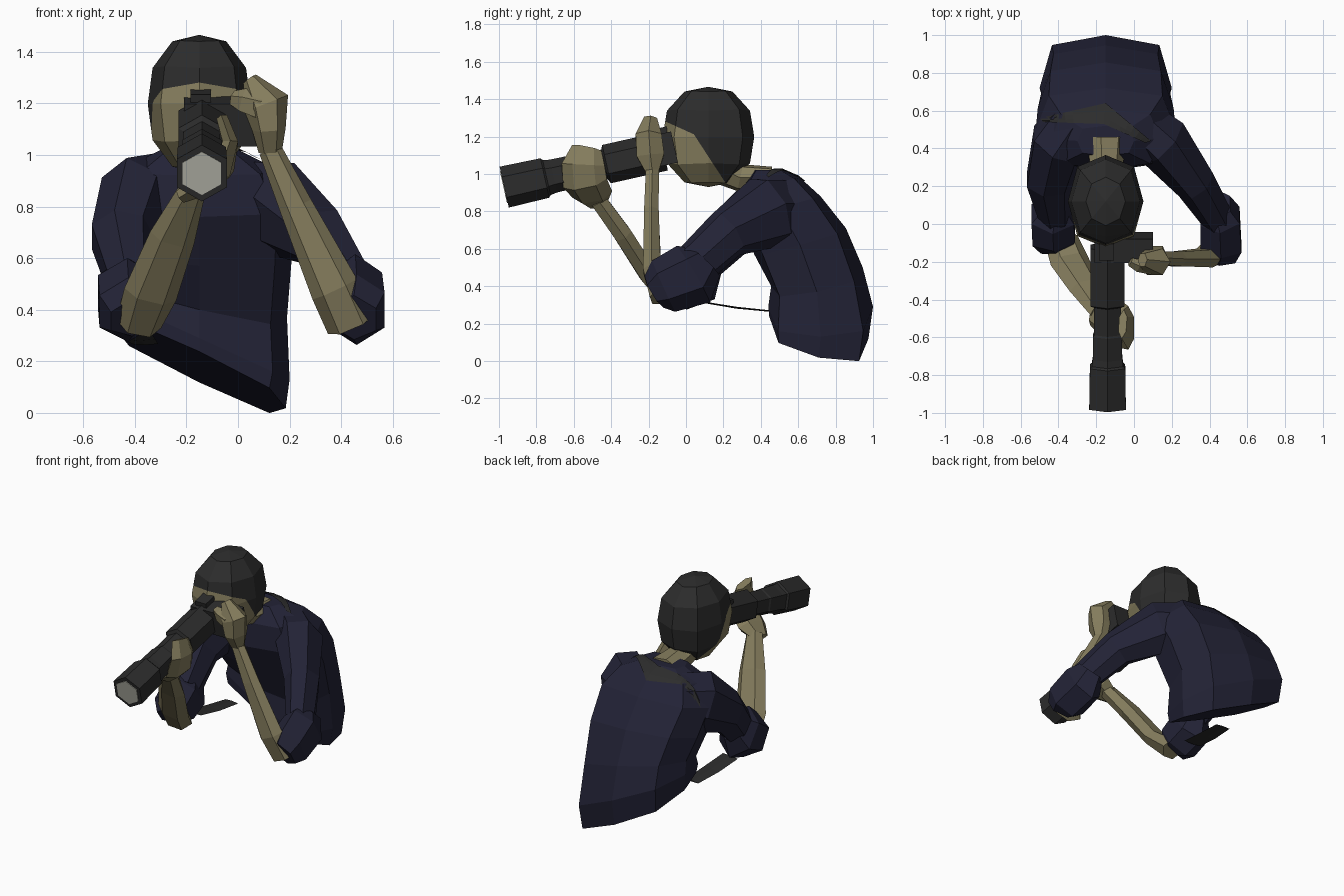
import bpy, bmesh, math
from mathutils import Vector, Matrix
from mathutils.bvhtree import BVHTree

if "Cube" in bpy.data.objects:
    bpy.data.objects.remove(bpy.data.objects["Cube"])


def material(name, rgb):
    m = bpy.data.materials.new(name)
    m.diffuse_color = (*rgb, 1)
    m.use_nodes = True
    m.node_tree.nodes["Principled BSDF"].inputs["Base Color"].default_value = m.diffuse_color
    return m


NAVY = material("navy cloth", (0.0165, 0.0165, 0.037))
SKIN = material("skin", (0.235, 0.205, 0.11))
DARK = material("dark grey", (0.025, 0.025, 0.025))
GLASS = material("lens glass", (0.45, 0.45, 0.39))


def finish(name, bm, *mats):
    bmesh.ops.recalc_face_normals(bm, faces=bm.faces)
    me = bpy.data.meshes.new(name)
    bm.to_mesh(me)
    bm.free()
    ob = bpy.data.objects.new(name, me)
    bpy.context.collection.objects.link(ob)
    for m in mats:
        me.materials.append(m)
    return ob


def squared(x, power):
    return math.copysign(abs(x) ** power, x) if abs(x) > 1e-6 else 0.0


def loft(name, rings, n, mat, phase=0.0, power=1.0):
    """Skin a closed body over elliptical rings of (centre, u, v); power < 1 squares them."""
    bm = bmesh.new()
    loops = []
    for c, u, v in rings:
        angles = [phase + 2 * math.pi * i / n for i in range(n)]
        loops.append([bm.verts.new(c + u * squared(math.cos(a), power)
                                   + v * squared(math.sin(a), power)) for a in angles])
    for a, b in zip(loops, loops[1:]):
        for i in range(n):
            j = (i + 1) % n
            bm.faces.new((a[i], a[j], b[j], b[i]))
    bm.faces.new(loops[0])
    bm.faces.new(loops[-1])
    return finish(name, bm, mat)


def tube(name, pts, n, mat, ref=(1, 0, 0), phase=0.0):
    """Loft along a path of (x, y, z, radius along ref, radius across)."""
    ps = [Vector(p[:3]) for p in pts]
    rings = []
    for i, p in enumerate(pts):
        t = (ps[min(i + 1, len(ps) - 1)] - ps[max(i - 1, 0)]).normalized()
        r = Vector(ref)
        u = (r - t * r.dot(t)).normalized()
        rings.append((ps[i], u * p[3], t.cross(u) * p[4]))
    return loft(name, rings, n, mat, phase)


# Torso: hunched, hem twisted; (y, z, half width, side drop, half depth, back rise)
torso_rings = [
    (0.71, 0.178, 0.335, 0.16, 0.265, -0.06),
    (0.72, 0.29, 0.35, 0.16, 0.28, 0.0),
    (0.70, 0.45, 0.34, 0.08, 0.245, 0.05),
    (0.61, 0.64, 0.36, 0.02, 0.245, 0.07),
    (0.50, 0.82, 0.37, 0.0, 0.22, 0.06),
    (0.45, 0.95, 0.29, 0.0, 0.16, 0.03),
    (0.44, 1.02, 0.15, 0.0, 0.08, 0.0)]
torso = loft("torso", [(Vector((-0.15, y, z)), Vector((w, 0, -drop)), Vector((0, d, rise)))
                       for y, z, w, drop, d, rise in torso_rings], 8, NAVY, power=0.6)

# Sleeves and rolled cuffs
right_sleeve = tube("right_sleeve", [
    (0.00, 0.54, 0.82, 0.14, 0.17), (0.15, 0.44, 0.80, 0.15, 0.20),
    (0.325, 0.22, 0.68, 0.11, 0.135), (0.44, 0.04, 0.51, 0.085, 0.12)], 7, NAVY)
left_sleeve = tube("left_sleeve", [
    (-0.30, 0.53, 0.84, 0.16, 0.17), (-0.40, 0.43, 0.81, 0.155, 0.20),
    (-0.45, 0.23, 0.68, 0.13, 0.14), (-0.42, 0.05, 0.50, 0.09, 0.12)], 7, NAVY)
tube("right_cuff", [
    (0.44, 0.10, 0.53, 0.08, 0.11), (0.455, 0.04, 0.465, 0.12, 0.175),
    (0.46, -0.12, 0.40, 0.125, 0.15), (0.45, -0.17, 0.37, 0.10, 0.10)], 6, NAVY, phase=math.pi / 6)
tube("left_cuff", [
    (-0.42, 0.10, 0.53, 0.08, 0.11), (-0.43, 0.05, 0.465, 0.13, 0.17),
    (-0.425, -0.07, 0.40, 0.13, 0.145), (-0.41, -0.11, 0.37, 0.10, 0.09)], 6, NAVY, phase=math.pi / 6)

# Forearms
tube("right_forearm", [
    (0.44, -0.13, 0.345, 0.10, 0.07), (0.375, -0.18, 0.48, 0.095, 0.055),
    (0.225, -0.185, 0.80, 0.065, 0.045), (0.125, -0.18, 1.02, 0.045, 0.04)], 6, SKIN)
tube("left_forearm", [
    (-0.385, -0.08, 0.345, 0.09, 0.07), (-0.34, -0.20, 0.46, 0.105, 0.055),
    (-0.255, -0.34, 0.68, 0.09, 0.055), (-0.18, -0.47, 0.86, 0.055, 0.05)], 6, SKIN)

# Hands: one on the camera grip, one cradling the lens
tube("right_hand", [
    (0.125, -0.18, 1.01, 0.045, 0.04), (0.12, -0.19, 1.10, 0.065, 0.085),
    (0.11, -0.20, 1.20, 0.09, 0.08), (0.045, -0.19, 1.295, 0.03, 0.04)], 6, SKIN)
tube("right_fingers", [
    (0.09, -0.23, 1.19, 0.06, 0.04), (0.02, -0.22, 1.21, 0.05, 0.035),
    (-0.02, -0.20, 1.22, 0.03, 0.025)], 5, SKIN, ref=(0, 0, 1))
tube("left_hand", [
    (-0.22, -0.48, 0.84, 0.06, 0.03), (-0.14, -0.50, 0.89, 0.11, 0.055),
    (-0.06, -0.54, 0.95, 0.12, 0.05), (-0.03, -0.55, 1.05, 0.115, 0.035),
    (-0.06, -0.53, 1.14, 0.08, 0.025)], 6, SKIN, ref=(0, 1, 0))

# Neck
tube("neck", [(-0.15, 0.14, 1.05, 0.10, 0.09), (-0.15, 0.29, 0.98, 0.09, 0.075),
              (-0.15, 0.46, 0.98, 0.11, 0.06)], 7, SKIN)

# Head: boxy ball cut along the hairline, face in front and below it
bm = bmesh.new()
bmesh.ops.create_uvsphere(bm, u_segments=8, v_segments=6, radius=1)
for v in bm.verts:
    v.co /= sum(abs(c) ** 2.4 for c in v.co) ** (1 / 2.4)
bm.transform(Matrix.Translation((-0.15, 0.12, 1.198)) @ Matrix.Diagonal((0.2, 0.245, 0.268, 1)))
cuts = [(Vector((0, -0.12, 1.285)), Vector((0, 0.45, 1)).normalized()),
        (Vector((0, 0.05, 1.2)), Vector((0, 1, 0.65)).normalized())]
for co, no in cuts:
    bmesh.ops.bisect_plane(bm, geom=bm.verts[:] + bm.edges[:] + bm.faces[:],
                           plane_co=co, plane_no=no, dist=0.001)
for f in bm.faces:
    mid = f.calc_center_median()
    f.material_index = int(all((mid - co).dot(no) < 0 for co, no in cuts))
finish("head", bm, DARK, SKIN)

# Telephoto lens: stepped hexagonal barrel sloping down to the front
SLOPE = 0.225


def on_axis(y, r):
    return (-0.14, y, 0.93 + SLOPE * (y + 0.97), r, r)


tube("lens_barrel", [on_axis(y, r) for y, r in (
    (-0.972, 0.112), (-0.755, 0.108), (-0.745, 0.096), (-0.71, 0.09), (-0.59, 0.088),
    (-0.58, 0.082), (-0.435, 0.082), (-0.425, 0.105), (-0.24, 0.105), (-0.12, 0.105))],
    6, DARK, phase=math.pi / 2)
tube("lens_glass", [on_axis(-0.976, 0.086), on_axis(-0.969, 0.086)], 6, GLASS, phase=math.pi / 2)


# Camera body, viewfinder hump and eyepiece
def block(name, loc, size):
    bm = bmesh.new()
    bmesh.ops.create_cube(bm, size=1)
    bm.transform(Matrix.Translation(loc) @ Matrix.Rotation(math.atan(SLOPE), 4, 'X')
                 @ Matrix.Diagonal((*size, 1)))
    return finish(name, bm, DARK)


block("camera_body", (-0.055, -0.125, 1.13), (0.31, 0.13, 0.17))
block("viewfinder_hump", (-0.145, -0.14, 1.205), (0.08, 0.09, 0.08))
block("eyepiece", (-0.145, -0.09, 1.17), (0.07, 0.12, 0.07))

# Neck strap: ribbon dropped onto the shoulders
trees = []
for ob in (torso, right_sleeve, left_sleeve):
    trees.append(BVHTree.FromPolygons([v.co for v in ob.data.vertices],
                                      [p.vertices for p in ob.data.polygons]))


def drop(x, y):
    hits = [t.ray_cast(Vector((x, y, 3)), Vector((0, 0, -1)))[0] for t in trees]
    return Vector((x, y, max([h.z for h in hits if h] + [0.8]) + 0.008))


outer = [Vector(p) for p in ((-0.50, 0.56), (-0.15, 0.64), (0.09, 0.44))]
inner = [Vector(p) for p in ((-0.48, 0.54), (-0.16, 0.53), (0.06, 0.43))]
STEPS = 8
bm = bmesh.new()
rows = []
for i in range(2 * STEPS + 1):
    k = min(i // STEPS, 1)
    f = i / STEPS - k
    a, b = outer[k].lerp(outer[k + 1], f), inner[k].lerp(inner[k + 1], f)
    rows.append([bm.verts.new(drop(*a.lerp(b, s / 3))) for s in range(4)])
for p, q in zip(rows, rows[1:]):
    for s in range(3):
        bm.faces.new((p[s], p[s + 1], q[s + 1], q[s]))
finish("neck_strap", bm, DARK)

# Loose strap end between hem and left elbow
tube("hanging_strap", [(-0.40, 0.10, 0.313, 0.06, 0.004), (-0.38, 0.27, 0.285, 0.06, 0.005),
                       (-0.36, 0.45, 0.267, 0.05, 0.004)], 4, DARK)
